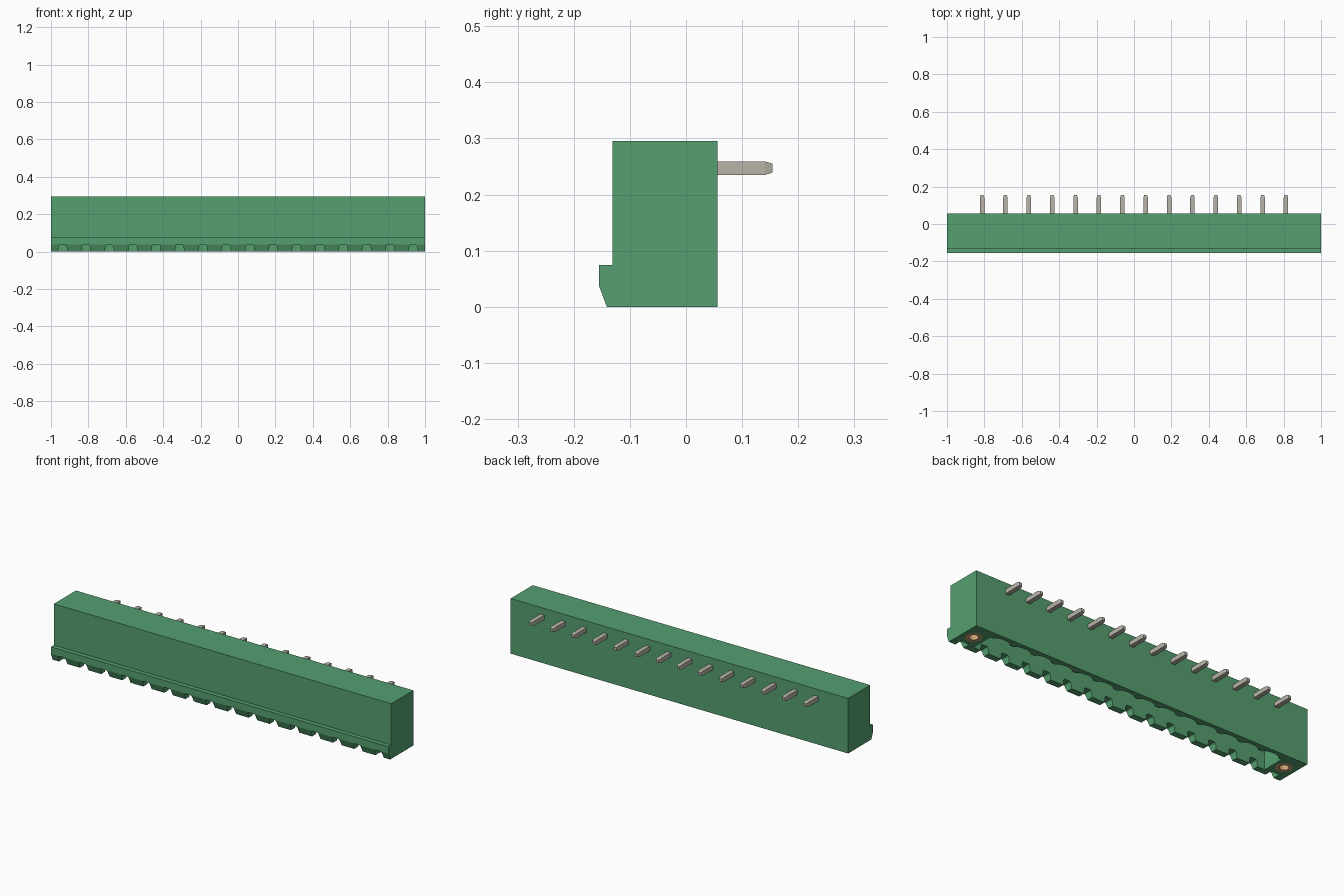
import bpy, bmesh, math
from mathutils import Vector

if "Cube" in bpy.data.objects:
    bpy.data.objects.remove(bpy.data.objects["Cube"], do_unlink=True)

PITCH = 0.125
PIN_X = [(i - 6.5) * PITCH for i in range(14)]
SLOT_X = [(i - 7.5) * PITCH for i in range(16)]
BACK, MID = 0.056, -0.036


def material(name, rgb):
    m = bpy.data.materials.new(name)
    m.use_nodes = True
    m.diffuse_color = (*rgb, 1)
    m.node_tree.nodes["Principled BSDF"].inputs["Base Color"].default_value = (*rgb, 1)
    return m


green = material("green plastic", (0.09, 0.345, 0.16))
silver = material("tinned metal", (0.48, 0.455, 0.40))
brass = material("brass", (0.58, 0.36, 0.17))


def prism(bm, points, offset):
    """Extrude a closed outline of 3D points along an offset."""
    face = bm.faces.new([bm.verts.new(p) for p in points])
    ext = bmesh.ops.extrude_face_region(bm, geom=[face])
    bmesh.ops.translate(bm, vec=Vector(offset),
                        verts=[v for v in ext["geom"] if isinstance(v, bmesh.types.BMVert)])


def finish(bm, name, mat):
    bmesh.ops.recalc_face_normals(bm, faces=bm.faces)
    me = bpy.data.meshes.new(name)
    bm.to_mesh(me)
    bm.free()
    ob = bpy.data.objects.new(name, me)
    bpy.context.collection.objects.link(ob)
    me.materials.append(mat)
    return ob


def cut(target, bm, name):
    cutter = finish(bm, name, green)
    cutter.hide_render = True
    mod = target.modifiers.new(name, "BOOLEAN")
    mod.operation, mod.solver, mod.object = "DIFFERENCE", "EXACT", cutter
    bpy.context.view_layer.objects.active = target
    bpy.ops.object.modifier_apply(modifier=name)
    bpy.data.objects.remove(cutter, do_unlink=True)


def ring(x, radius, z, sides):
    return [(x + radius * math.cos(math.tau * i / sides),
             MID + radius * math.sin(math.tau * i / sides), z) for i in range(sides)]


# Housing with the chamfered front lip
bm = bmesh.new()
side = [(BACK, 0), (BACK, 0.295), (-0.131, 0.295), (-0.131, 0.074),
        (-0.155, 0.074), (-0.155, 0.037), (-0.141, 0)]
prism(bm, [(-1, y, z) for y, z in side], (2, 0, 0))
housing = finish(bm, "housing", green)

# Plug cavity with a scalloped back wall
bm = bmesh.new()
outline = [(-0.88, -0.108), (0.88, -0.108), (0.88, 0.014)]
for x in reversed(PIN_X):
    for i in range(9):
        a = math.pi * i / 8
        outline.append((x + 0.05 * math.cos(a), 0.014 + 0.02 * math.sin(a)))
outline.append((-0.88, 0.014))
prism(bm, [(x, y, -0.05) for x, y in outline], (0, 0, 0.26))
cut(housing, bm, "cavity_cutter")

# Coding slots along the front lip
bm = bmesh.new()
for x in SLOT_X:
    slot = [(-0.028, -0.03), (-0.025, 0), (-0.021, 0.03), (-0.016, 0.036),
            (0.016, 0.036), (0.021, 0.03), (0.025, 0), (0.028, -0.03)]
    prism(bm, [(x + dx, -0.2, z) for dx, z in slot], (0, 0.1, 0))
cut(housing, bm, "slot_cutter")

# Hexagonal pockets for the end nuts
bm = bmesh.new()
for s in (-1, 1):
    prism(bm, ring(s * 0.9375, 0.045, -0.05, 6), (0, 0, 0.17))
cut(housing, bm, "pocket_cutter")

# Threaded nuts with an open bore
for s, label in ((1, "left"), (-1, "right")):
    bm = bmesh.new()
    prism(bm, ring(s * 0.9375, 0.045, 0, 6), (0, 0, 0.12))
    nut = finish(bm, label + "_nut", brass)
    bm = bmesh.new()
    prism(bm, ring(s * 0.9375, 0.023, -0.05, 20), (0, 0, 0.15))
    cut(nut, bm, "bore_cutter")
    nut.data.materials.clear()
    nut.data.materials.append(brass)


def bar(bm, start, axis, stations):
    """Square bar through (distance, half width) stations along an axis."""
    u = Vector((1, 0, 0))
    v = axis.cross(u)
    loops = [[bm.verts.new(start + axis * d + (u * a + v * b) * r)
              for a, b in ((-1, -1), (1, -1), (1, 1), (-1, 1))] for d, r in stations]
    for low, high in zip(loops, loops[1:]):
        for i in range(4):
            j = (i + 1) % 4
            bm.faces.new((low[i], low[j], high[j], high[i]))
    bm.faces.new(loops[0])
    bm.faces.new(loops[-1])


# Right-angle contact pins: solder tails at the back, contacts in the cavity
for n, x in enumerate(PIN_X, 1):
    bm = bmesh.new()
    bar(bm, Vector((x, MID, 0.247)), Vector((0, 1, 0)),
        [(0, 0.012), (0.177, 0.012), (0.19, 0.008)])
    bar(bm, Vector((x, MID, 0.247)), Vector((0, 0, -1)),
        [(0, 0.012), (0.175, 0.012), (0.19, 0.008)])
    finish(bm, f"contact_pin_{n}", silver)
